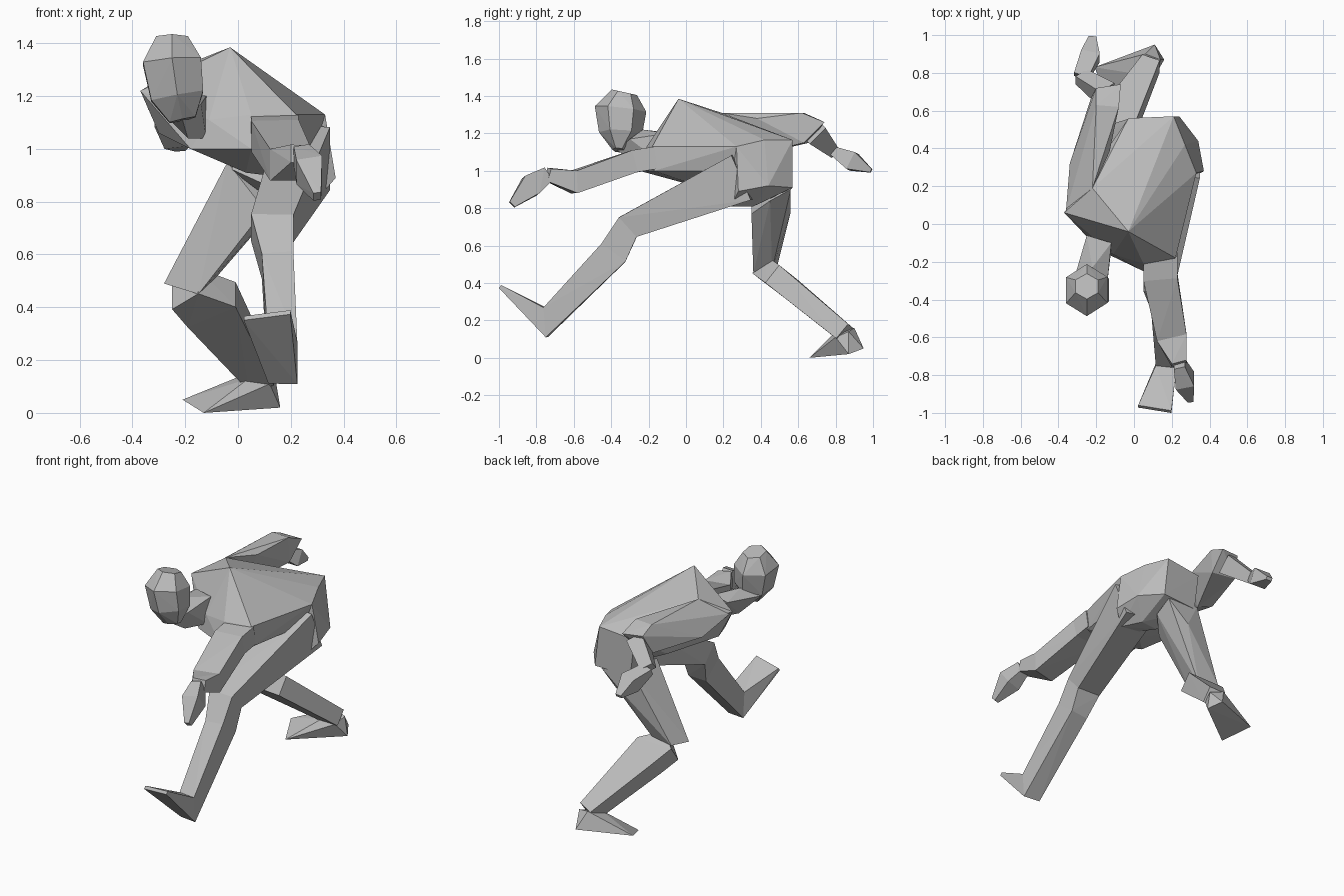
import bpy
import bmesh
from math import cos, sin, pi
from mathutils import Vector

# Remove the default cube only
default_cube = bpy.data.objects.get("Cube")
if default_cube:
    bpy.data.objects.remove(default_cube, do_unlink=True)

# Single matte clay grey
clay = bpy.data.materials.new("clay_grey")
clay.use_nodes = True
clay_colour = (.5, .5, .5, 1)
clay.diffuse_color = clay_colour
clay.node_tree.nodes["Principled BSDF"].inputs["Base Color"].default_value = clay_colour


def add_hull(mesh_builder, points):
    """Wrap a faceted convex skin around a few corner points."""
    corners = [mesh_builder.verts.new(point) for point in points]
    result = bmesh.ops.convex_hull(mesh_builder, input=corners)
    leftovers = [item for item in result["geom_interior"] + result["geom_unused"]
                 if isinstance(item, bmesh.types.BMVert)]
    bmesh.ops.delete(mesh_builder, geom=list(set(leftovers)), context="VERTS")


def finish_part(name, mesh_builder):
    """Turn the built faces into a named, flat-shaded object."""
    bmesh.ops.recalc_face_normals(mesh_builder, faces=mesh_builder.faces)
    mesh = bpy.data.meshes.new(name)
    mesh_builder.to_mesh(mesh)
    mesh_builder.free()
    mesh.materials.append(clay)
    part = bpy.data.objects.new(name, mesh)
    bpy.context.scene.collection.objects.link(part)


def make_block(name, points):
    """A single faceted solid."""
    mesh_builder = bmesh.new()
    add_hull(mesh_builder, points)
    finish_part(name, mesh_builder)


def make_limb(name, joints, sides=4):
    """A jointed limb: each joint is a centre, a half width and a half depth.
    Rings are mitred between the incoming and outgoing bone directions."""
    centres = [Vector(centre) for centre, width, depth in joints]
    bones = [(end - start).normalized() for start, end in zip(centres, centres[1:])]
    directions = [(before + after).normalized()
                  for before, after in zip(bones[:1] + bones, bones + bones[-1:])]
    corner_angles = [(index + .5) * 2 * pi / sides for index in range(sides)]
    corner_scale = 1 / cos(pi / sides)
    rings = []
    for centre, direction, (_, width, depth) in zip(centres, directions, joints):
        sideways = Vector((1, 0, 0))
        across = (sideways - direction * sideways.dot(direction)).normalized()
        outward = direction.cross(across)
        rings.append([centre + corner_scale * (across * width * cos(angle)
                                               + outward * depth * sin(angle))
                      for angle in corner_angles])
    mesh_builder = bmesh.new()
    for start_ring, end_ring in zip(rings, rings[1:]):
        add_hull(mesh_builder, start_ring + end_ring)
    finish_part(name, mesh_builder)


# Head: crown, brow, cheeks and chin
make_limb("head", [
    ((-.25, -.33, 1.42), .06, .06),
    ((-.25, -.35, 1.33), .11, .12),
    ((-.23, -.35, 1.2), .1, .1),
    ((-.21, -.36, 1.11), .05, .03),
], sides=6)

# Neck: jaw line narrowing to the throat, then back to the chest
jaw = [(-.32, -.3, 1.17), (-.14, -.3, 1.17), (-.21, -.37, 1.11), (-.22, -.23, 1.22)]
throat = [(-.19, -.26, 1.04), (-.25, -.06, 1.2), (-.12, -.1, 1.2), (-.12, -.13, 1.04)]
make_block("neck", jaw + throat)

# Torso: hunched back, chest and belly joined to the waist
spine = [(-.03, -.04, 1.385), (-.37, .06, 1.22), (-.22, .19, 1.31)]
chest = [(-.18, -.14, 1), (-.11, -.16, 1.11), (.05, -.25, 1),
         (.05, -.21, 1.13), (.22, -.18, 1.13), (.22, -.17, 1)]
belly = [(.03, .08, .91), (.11, .12, .9), (-.3, .1, 1.06), (-.12, .36, 1)]
waist = [(.27, .42, 1.165), (.21, .57, 1.165), (.33, .27, 1.13), (-.03, .56, 1.14),
         (.3, .3, 1), (-.04, .4, .97)]
make_block("torso", spine + chest + belly + waist)

# Pelvis
seat = [(.37, .28, .89), (.34, .44, .92), (.24, .57, .91),
        (0, .56, .9), (-.04, .36, .93)]
crotch = [(.2, .21, .82), (.3, .24, .81), (.12, .35, .81), (.24, .36, .81)]
make_block("pelvis", waist + seat + crotch)

# Left leg, stretched forward with the toes lifted
make_limb("left_leg", [
    ((.25, .31, .97), .1, .13),
    ((.13, -.31, .7), .08, .07),
    ((.15, -.39, .56), .06, .08),
    ((.17, -.75, .19), .055, .08),
    ((.11, -.98, .37), .09, .01),
])

# Right leg, pushing off behind
hip = [(-.04, .35, .95), (.1, .35, .77), (.2, .45, .84),
       (.2, .56, .9), (.05, .56, .78), (-.02, .56, .92)]
knee = [(-.28, .37, .49), (-.15, .36, .45), (-.12, .46, .47), (-.24, .49, .5)]
make_block("right_thigh", hip + knee)
make_limb("right_shin", [
    ((-.2, .43, .47), .07, .06),
    ((-.1, .51, .41), .11, .06),
    ((.09, .85, .13), .05, .05),
])
toes = [(-.13, .66, 0), (-.21, .83, .05)]
heel = [(.16, .87, .02), (.11, .95, .05)]
instep = [(.04, .79, .13), (.12, .8, .11), (.14, .87, .14), (.06, .9, .16)]
make_block("right_foot", toes + heel + instep)

# Left arm, reaching forward
make_limb("left_arm", [
    ((.14, -.16, 1.07), .09, .06),
    ((.14, -.28, 1.05), .09, .06),
    ((.2, -.6, .94), .08, .06),
    ((.24, -.74, .98), .04, .035),
])
make_limb("left_hand", [
    ((.24, -.74, .98), .03, .04),
    ((.27, -.83, .92), .05, .06),
    ((.3, -.93, .82), .015, .02),
])

# Right arm, swung back with the forearm turned outward
shoulder = [(-.22, .19, 1.31), (-.36, .07, 1.21), (-.34, .32, 1.15),
            (-.13, .38, 1.28), (-.2, .35, 1.08)]
elbow = [(-.2, .63, 1.31), (-.08, .62, 1.31), (-.07, .74, 1.26), (-.2, .72, 1.27),
         (-.08, .63, 1.15), (-.23, .66, 1.15)]
make_block("right_upper_arm", shoulder + elbow)
make_limb("right_forearm", [
    ((-.14, .68, 1.21), .05, .06),
    ((-.28, .78, 1.11), .04, .03),
])
make_limb("right_hand", [
    ((-.28, .78, 1.11), .04, .02),
    ((-.23, .89, 1.05), .05, .05),
    ((-.22, .99, 1), .02, .01),
])
